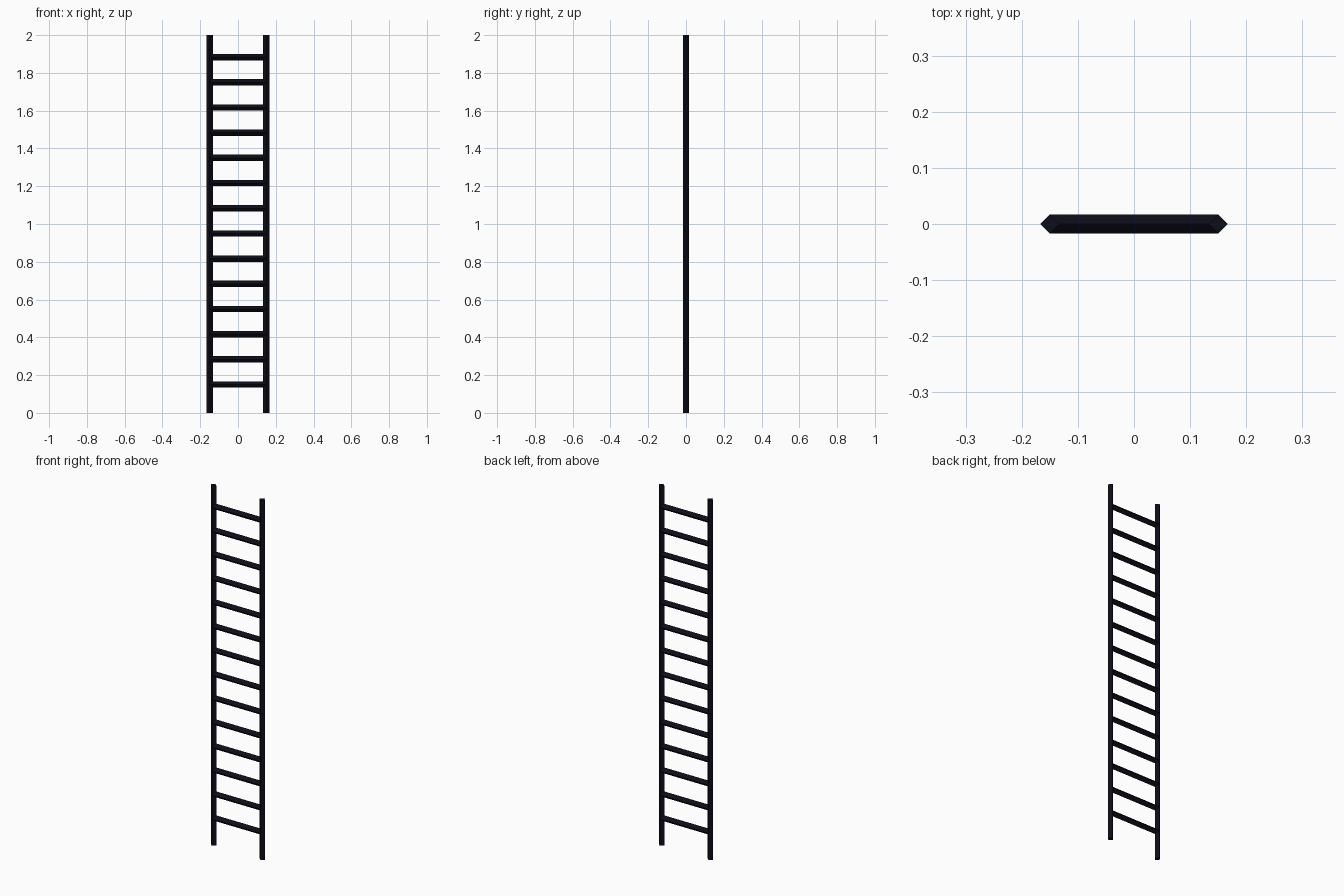
import bpy, math

if "Cube" in bpy.data.objects:
    bpy.data.objects.remove(bpy.data.objects["Cube"])

R = 0.0167        # bar radius (square bars turned on edge)
HALF = 0.15       # rail centre offset
HEIGHT = 2.0
RUNGS = 14
STEP = HEIGHT / 15

mat = bpy.data.materials.new("near black navy")
mat.diffuse_color = (0.004, 0.004, 0.010, 1)
mat.use_nodes = True
mat.node_tree.nodes["Principled BSDF"].inputs["Base Color"].default_value = mat.diffuse_color


def bar(name, length, location, rotation=(0, 0, 0)):
    """Four-sided bar with its corners on the local axes."""
    bpy.ops.mesh.primitive_cylinder_add(vertices=4, radius=R, depth=length,
                                        location=location, rotation=rotation)
    ob = bpy.context.object
    ob.name = name
    ob.data.materials.append(mat)
    return ob


# Side rails
for side, x in (("left", -HALF), ("right", HALF)):
    bar(side + "_rail", HEIGHT, (x, 0, HEIGHT / 2))

# Rungs, running between the rail centres
for i in range(RUNGS):
    bar(f"rung_{i + 1}", 2 * HALF, (0, 0, 0.15 + i * STEP), (0, math.pi / 2, 0))
